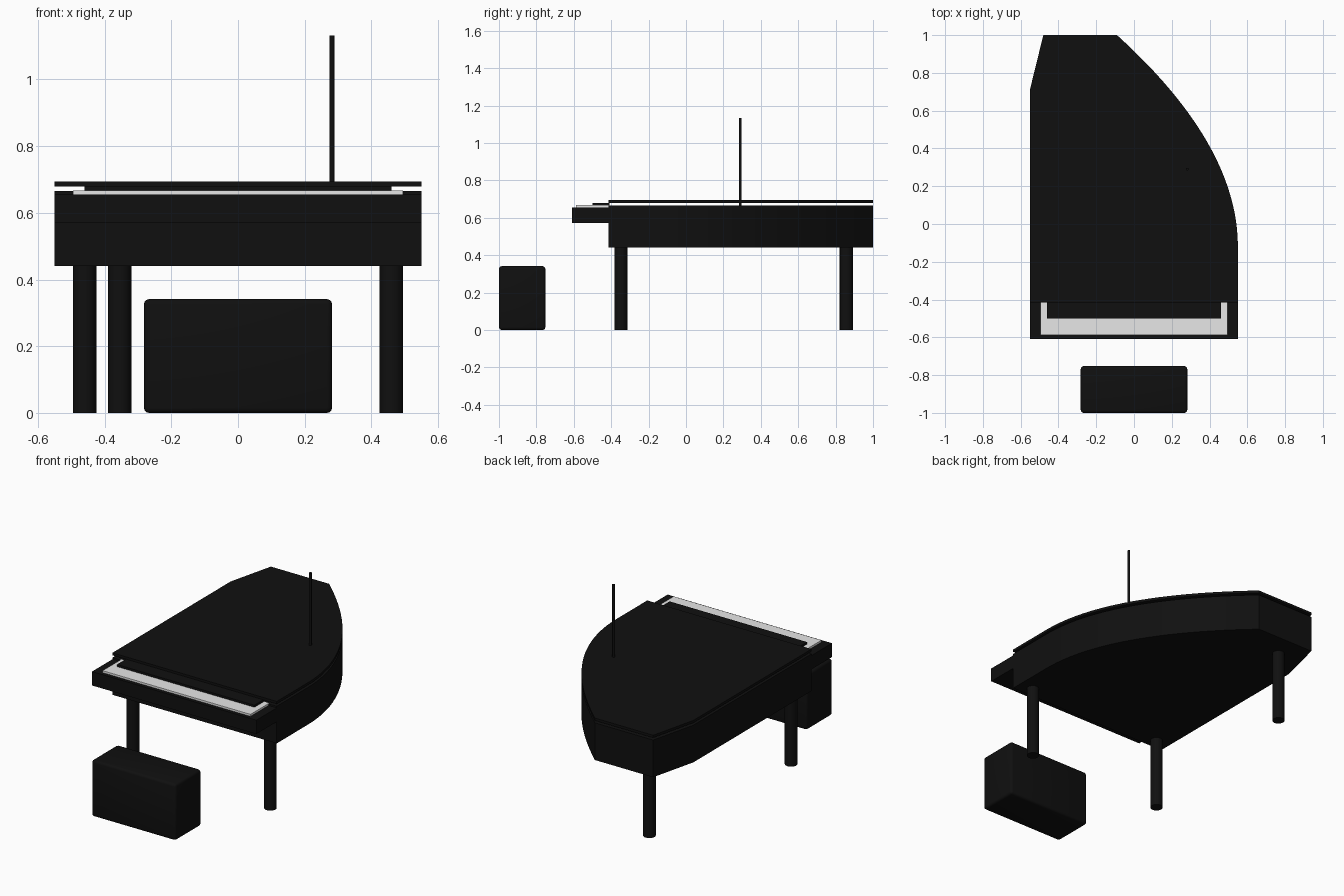
import bpy, bmesh, math

if "Cube" in bpy.data.objects:
    bpy.data.objects.remove(bpy.data.objects["Cube"])


def material(name, value):
    m = bpy.data.materials.new(name)
    m.diffuse_color = (value, value, value, 1)
    m.use_nodes = True
    m.node_tree.nodes["Principled BSDF"].inputs["Base Color"].default_value = m.diffuse_color
    return m


BLACK = material("black lacquer", 0.005)
WHITE = material("ivory white", 0.8)


def finish(name, bm, mat, smooth=True):
    bmesh.ops.recalc_face_normals(bm, faces=bm.faces)
    me = bpy.data.meshes.new(name)
    bm.to_mesh(me)
    bm.free()
    me.materials.append(mat)
    ob = bpy.data.objects.new(name, me)
    bpy.context.collection.objects.link(ob)
    if smooth:
        bpy.context.view_layer.objects.active = ob
        ob.select_set(True)
        bpy.ops.object.shade_smooth_by_angle(angle=math.radians(30))
        ob.select_set(False)
    return ob


def box(name, x0, x1, y0, y1, z0, z1, mat, bevel=0):
    bm = bmesh.new()
    bmesh.ops.create_cube(bm, size=1)
    for v in bm.verts:
        v.co = ((x0 + x1) / 2 + v.co.x * (x1 - x0),
                (y0 + y1) / 2 + v.co.y * (y1 - y0),
                (z0 + z1) / 2 + v.co.z * (z1 - z0))
    if bevel:
        bmesh.ops.bevel(bm, geom=bm.edges[:], offset=bevel, segments=3,
                        profile=0.5, affect='EDGES')
    return finish(name, bm, mat, bool(bevel))


def cylinder(name, x, y, z0, z1, r, mat, sides=32):
    bm = bmesh.new()
    bmesh.ops.create_cone(bm, cap_ends=True, segments=sides, radius1=r,
                          radius2=r, depth=z1 - z0)
    bmesh.ops.translate(bm, verts=bm.verts, vec=(x, y, (z0 + z1) / 2))
    return finish(name, bm, mat)


def slab(name, outline, z0, z1, mat):
    bm = bmesh.new()
    face = bm.faces.new([bm.verts.new((x, y, z0)) for x, y in outline])
    top = bmesh.ops.extrude_face_region(bm, geom=[face])["geom"]
    bmesh.ops.translate(bm, vec=(0, 0, z1 - z0),
                        verts=[g for g in top if isinstance(g, bmesh.types.BMVert)])
    return finish(name, bm, mat)


# Wing-shaped plan: straight left side, clipped tail, curved right side
a, c, b = (0.55, -0.12), (0.55, 0.42), (-0.09, 1.0)
outline = [(-0.55, -0.415), (0.55, -0.415)]
for i in range(25):
    t = i / 24
    outline.append(tuple((1 - t) ** 2 * a[k] + 2 * t * (1 - t) * c[k] + t * t * b[k]
                         for k in (0, 1)))
outline += [(-0.48, 1.0), (-0.55, 0.715)]

slab("piano_case", outline, 0.44, 0.665, BLACK)
slab("lid", outline, 0.679, 0.694, BLACK)

# Keyboard
box("key_bed", -0.55, 0.55, -0.61, -0.37, 0.571, 0.655, BLACK)
box("white_keys", -0.495, 0.495, -0.588, -0.41, 0.655, 0.667, WHITE)
box("black_keys", -0.46, 0.46, -0.50, -0.41, 0.667, 0.68, BLACK)

# Legs and lid prop
for name, x, y in (("front_left_leg", -0.46, -0.348),
                   ("front_right_leg", 0.46, -0.348),
                   ("back_leg", -0.355, 0.857)):
    cylinder(name, x, y, 0, 0.445, 0.035, BLACK)
cylinder("lid_prop", 0.282, 0.29, 0.66, 1.132, 0.0075, BLACK, 16)

# Bench
box("bench", -0.282, 0.282, -1.0, -0.752, 0, 0.341, BLACK, 0.015)
